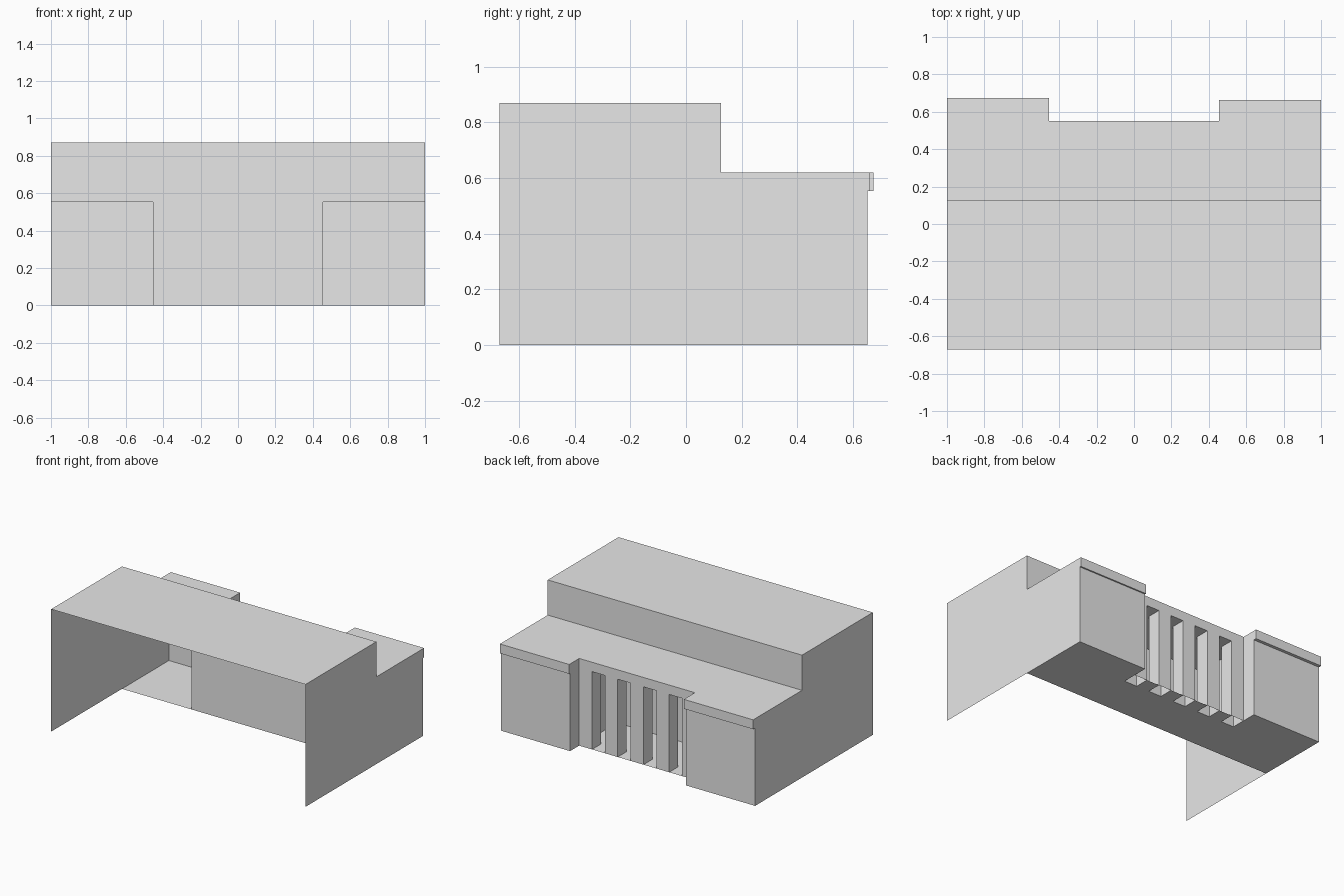
import bpy
import bmesh
from itertools import product

cube = bpy.data.objects.get("Cube")
if cube:
    bpy.data.objects.remove(cube)

# One plain grey for the whole building
grey = bpy.data.materials.new("light_grey")
grey.use_nodes = True
grey.diffuse_color = (0.8, 0.8, 0.8, 1)
grey.node_tree.nodes["Principled BSDF"].inputs["Base Color"].default_value = grey.diffuse_color

SIDES = {"left": (0, 1), "right": (0, -1), "back": (1, 1),
         "front": (1, -1), "top": (2, 1), "bottom": (2, -1)}


def shell(name, x, y, z, sides):
    """Thin-sheet box spanning the given (low, high) ranges, keeping only the listed sides."""
    bm = bmesh.new()
    corners = {key: bm.verts.new((x[key[0]], y[key[1]], z[key[2]]))
               for key in product((0, 1), repeat=3)}
    for side in sides.split():
        axis, sign = SIDES[side]
        end = 1 if sign > 0 else 0
        a, b, c, d = [v for key, v in corners.items() if key[axis] == end]
        face = bm.faces.new((a, b, d, c))
        face.normal_update()
        if face.normal[axis] * sign < 0:
            face.normal_flip()
    loose = [v for v in bm.verts if not v.link_faces]
    bmesh.ops.delete(bm, geom=loose, context="VERTS")
    mesh = bpy.data.meshes.new(name)
    bm.to_mesh(mesh)
    bm.free()
    mesh.materials.append(grey)
    bpy.context.collection.objects.link(bpy.data.objects.new(name, mesh))


HALF, INNER = 1.0, 0.455           # half width of building and of centre bay
FRONT, MID = -0.67, 0.125          # open front edge and dividing wall
PORCH, WING = 0.55, 0.652          # back of centre bay and of wings
CEILING, LOW_ROOF, HIGH_ROOF = 0.553, 0.62, 0.87

# Tall hall: open at the front and underneath
shell("hall_shell", (-HALF, HALF), (FRONT, MID), (0, HIGH_ROOF), "left right top")
shell("upper_wall", (-HALF, HALF), (FRONT, MID), (CEILING, HIGH_ROOF), "back")
shell("centre_wall", (-INNER, INNER), (FRONT, MID), (0, CEILING), "back")

# Wings: rooms open to the hall, under overhanging roof slabs
for name, sign, eave in (("left", 1, 0.662), ("right", -1, 0.674)):
    span = sorted((sign * INNER, sign * HALF))
    shell(name + "_wing", span, (MID, WING), (0, CEILING), "left right back bottom")
    shell(name + "_wing_roof", span, (MID, eave), (CEILING, LOW_ROOF),
          "left right back top bottom")

# Centre bay roof and floor
shell("porch_roof", (-INNER, INNER), (MID, PORCH), (CEILING, LOW_ROOF), "back top bottom")
step = 2 * INNER / 9
inside = PORCH - step
shell("porch_floor", (-INNER, INNER), (MID, inside), (0, CEILING), "bottom")

# Alternating hollow pillars and floor strips in the gaps
for i in range(9):
    x = (-INNER + i * step, -INNER + (i + 1) * step)
    if i % 2 == 0:
        shell("pillar", x, (inside, PORCH), (0, CEILING), "left right front back")
    else:
        shell("gap_floor", x, (inside, PORCH), (0, CEILING), "bottom")
